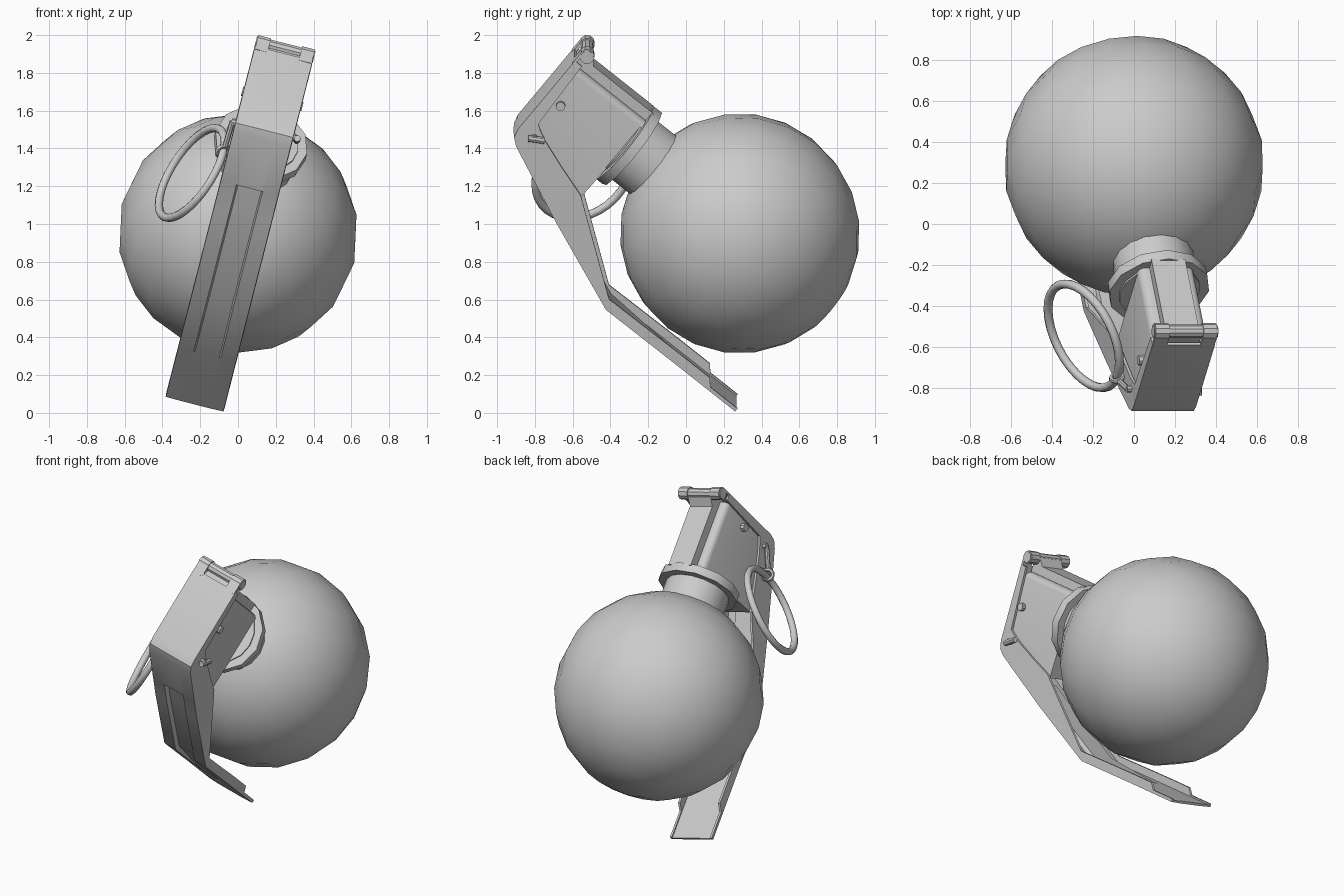
import bpy, bmesh, math
from mathutils import Matrix, Vector

if "Cube" in bpy.data.objects:
    bpy.data.objects.remove(bpy.data.objects["Cube"])

# Parts are modelled upright around the ball centre, then leaned into place
LEAN = (Matrix.Translation((0, 0.285, 0.95))
        @ Matrix.Rotation(math.radians(14.3), 4, 'Y')
        @ Matrix.Rotation(math.radians(50.8), 4, 'X'))

grey = bpy.data.materials.new("plain grey")
grey.diffuse_color = (0.6, 0.6, 0.6, 1)
grey.use_nodes = True
grey.node_tree.nodes["Principled BSDF"].inputs["Base Color"].default_value = grey.diffuse_color


def finish(name, bm, angle=35, lean=True):
    bmesh.ops.recalc_face_normals(bm, faces=bm.faces)
    me = bpy.data.meshes.new(name)
    bm.to_mesh(me)
    bm.free()
    if lean:
        me.transform(LEAN)
    me.materials.append(grey)
    me.shade_smooth()
    me.set_sharp_from_angle(angle=math.radians(angle))
    ob = bpy.data.objects.new(name, me)
    bpy.context.collection.objects.link(ob)
    return ob


def rod(name, start, end, r, sides):
    a, b = Vector(start), Vector(end)
    rot = (b - a).to_track_quat('Z', 'Y').to_matrix().to_4x4()
    bm = bmesh.new()
    bmesh.ops.create_cone(bm, cap_ends=True, segments=sides, radius1=r, radius2=r,
                          depth=(b - a).length,
                          matrix=Matrix.Translation((a + b) / 2) @ rot)
    return finish(name, bm)


def torus(name, centre, normal, R, r, n=32, m=8):
    rot = Vector(normal).to_track_quat('Z', 'Y').to_matrix().to_4x4()
    bm = bmesh.new()
    grid = []
    for i in range(n):
        t = 2 * math.pi * i / n
        row = []
        for j in range(m):
            p = 2 * math.pi * j / m
            d = R + r * math.cos(p)
            row.append(bm.verts.new((d * math.cos(t), d * math.sin(t), r * math.sin(p))))
        grid.append(row)
    for i in range(n):
        for j in range(m):
            k, l = (i + 1) % n, (j + 1) % m
            bm.faces.new((grid[i][j], grid[k][j], grid[k][l], grid[i][l]))
    bm.transform(Matrix.Translation(centre) @ rot)
    return finish(name, bm, 60, lean=False)


def prism(name, profile, half, bevel_above=None):
    """Side profile of (y, z) points extruded across the width."""
    bm = bmesh.new()
    sides = [[bm.verts.new((x, y, z)) for y, z in profile] for x in (-half, half)]
    for s in sides:
        bm.faces.new(s)
    n = len(profile)
    for i in range(n):
        j = (i + 1) % n
        bm.faces.new((sides[0][i], sides[0][j], sides[1][j], sides[1][i]))
    if bevel_above is not None:
        edges = [e for e in bm.edges if all(v.co.y > bevel_above for v in e.verts)
                 and abs(e.verts[0].co.x - e.verts[1].co.x) < 1e-4]
        bmesh.ops.bevel(bm, geom=edges, offset=0.035, segments=3, profile=0.5,
                        affect='EDGES')
    return finish(name, bm)


# Ball
bm = bmesh.new()
bmesh.ops.create_uvsphere(bm, u_segments=20, v_segments=12, radius=0.635)
finish("ball", bm, 60)

# Neck and collar
rod("neck", (0, 0, 0.5), (0, 0, 0.8), 0.2, 16)
rod("collar", (0, 0, 0.735), (0, 0, 0.79), 0.25, 12)

# Head block with raised back rib and hinge tongue
prism("head", [(0.18, 0.785), (0.18, 1.255), (-0.29, 1.255), (-0.36, 0.8)], 0.14, 0.1)
prism("back_rib", [(0.1, 0.78), (0.235, 0.78), (0.235, 1.19), (0.28, 1.23),
                   (0.28, 1.275), (0.1, 1.275)], 0.085)

# Lever: (outer y, z), recess depth, (flange rim y, z)
STATIONS = [
    (0.21, 1.292, 0, 0.21, 1.25),
    (-0.27, 1.290, 0, -0.18, 1.23),
    (-0.315, 1.278, 0, -0.20, 1.20),
    (-0.345, 1.24, 0, -0.23, 1.14),
    (-0.465, 0.97, 0, -0.29, 0.97),
    (-0.468, 0.962, 0.03, -0.292, 0.962),
    (-0.535, 0.81, 0.03, -0.34, 0.81),
    (-0.735, 0.31, 0.03, -0.685, 0.335),
    (-0.733, -0.14, 0, -0.68, -0.14),
    (-0.733, -0.35, 0, -0.68, -0.35),
    (-0.733, -0.385, 0, -0.718, -0.385),
    (-0.733, -0.57, 0, -0.718, -0.57),
]
bm = bmesh.new()
rows = []
for y, z, d, fy, fz in STATIONS:
    half = [(0.152, fy, fz), (0.152, y, z), (0.076, y, z), (0.068, y + d, z)]
    row = [(-x, a, b) for x, a, b in half] + half[::-1]
    rows.append([bm.verts.new(p) for p in row])
for r0, r1 in zip(rows, rows[1:]):
    for j in range(7):
        bm.faces.new((r0[j], r0[j + 1], r1[j + 1], r1[j]))
lever = finish("lever", bm)
mod = lever.modifiers.new("thickness", 'SOLIDIFY')
mod.thickness = 0.015
mod.offset = 0
bpy.context.view_layer.objects.active = lever
lever.select_set(True)
bpy.ops.object.modifier_apply(modifier=mod.name)
lever.data.set_sharp_from_angle(angle=math.radians(35))

# Hinge pin with the two curled lever ends
rod("hinge_pin", (-0.16, 0.268, 1.262), (0.16, 0.268, 1.262), 0.033, 10)
for s in (-1, 1):
    rod("hinge_knuckle", (s * 0.085, 0.268, 1.262), (s * 0.155, 0.268, 1.262), 0.04, 10)
    prism_arm = prism("hinge_arm", [(0.19, 1.284), (0.19, 1.3), (0.27, 1.3), (0.27, 1.284)],
                      0.035)
    prism_arm.data.transform(Matrix.Translation(LEAN.to_3x3() @ Vector((s * 0.12, 0, 0))))

# Small cross pins through the head
rod("pivot_pin", (-0.165, -0.03, 1.2), (0.165, -0.03, 1.2), 0.025, 8)
rod("safety_pin", (-0.18, -0.25, 1.2), (0.185, -0.25, 1.2), 0.018, 8)
rod("pin_bent_end", (0.18, -0.27, 1.225), (0.18, -0.225, 1.15), 0.018, 8)
rod("pin_shank", (-0.175, -0.25, 1.205), (-0.18, -0.335, 1.085), 0.015, 8)

# Pull ring and the small eye that holds it
torus("pull_ring", (-0.245, -0.545, 1.27), (0.775, 0.39, -0.5), 0.275, 0.022)
torus("ring_eye", (-0.08, -0.745, 1.385), (-0.3, 0.76, 0.55), 0.032, 0.012, 14, 6)
